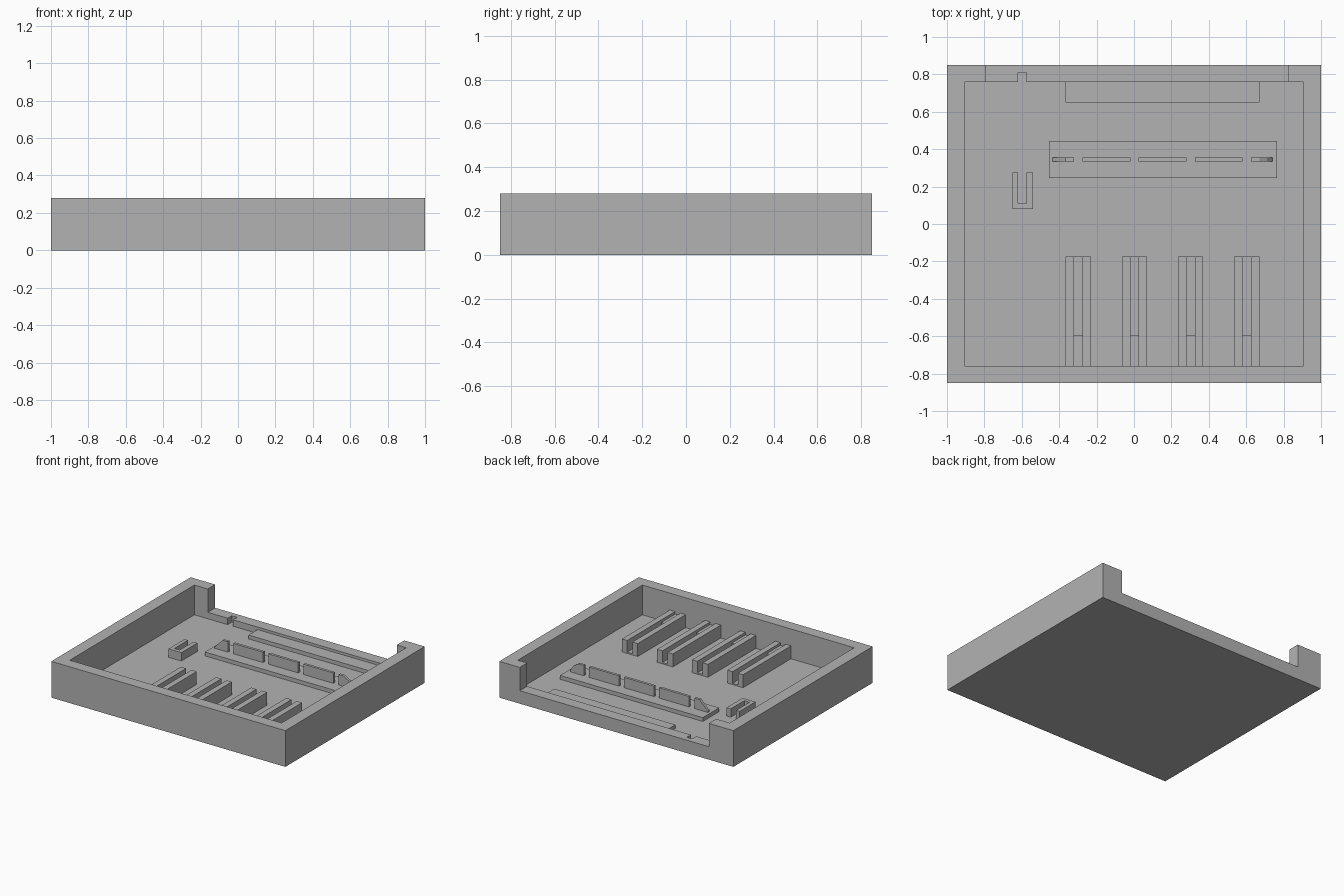
import bpy, bmesh
from mathutils import Vector

if "Cube" in bpy.data.objects:
    bpy.data.objects.remove(bpy.data.objects["Cube"], do_unlink=True)

grey = bpy.data.materials.new("plain_grey")
grey.use_nodes = True
grey.diffuse_color = (0.45, 0.45, 0.45, 1)
grey.node_tree.nodes["Principled BSDF"].inputs["Base Color"].default_value = grey.diffuse_color

W, D, H = 1.0, 0.85, 0.28        # half width, half depth, height
IN_X, IN_Y = 0.905, 0.76         # inner cavity half sizes
FLOOR, SILL = 0.05, 0.10


def prism(name, points, axis, lo, hi):
    """Extrude a flat outline from lo to hi along y or z."""
    place = {"y": lambda a, b: (a, lo, b), "z": lambda a, b: (a, b, lo)}[axis]
    step = Vector((0, hi - lo, 0)) if axis == "y" else Vector((0, 0, hi - lo))
    bm = bmesh.new()
    face = bm.faces.new([bm.verts.new(place(a, b)) for a, b in points])
    grown = bmesh.ops.extrude_face_region(bm, geom=[face])["geom"]
    bmesh.ops.translate(bm, vec=step, verts=[v for v in grown if isinstance(v, bmesh.types.BMVert)])
    bmesh.ops.recalc_face_normals(bm, faces=bm.faces)
    mesh = bpy.data.meshes.new(name)
    bm.to_mesh(mesh)
    bm.free()
    mesh.materials.append(grey)
    obj = bpy.data.objects.new(name, mesh)
    bpy.context.collection.objects.link(obj)
    return obj


def box(name, x0, x1, y0, y1, z0, z1):
    return prism(name, [(x0, y0), (x1, y0), (x1, y1), (x0, y1)], "z", z0, z1)


def cut(target, cutter):
    """Subtract the cutter and discard it."""
    mod = target.modifiers.new("cut", "BOOLEAN")
    mod.operation, mod.solver, mod.object = "DIFFERENCE", "EXACT", cutter
    cutter.hide_render = True
    bpy.context.view_layer.objects.active = target
    bpy.ops.object.modifier_apply(modifier=mod.name)
    bpy.data.objects.remove(cutter, do_unlink=True)


# Open tray with a wide opening and a small groove in the back wall
tray = box("tray", -W, W, -D, D, 0, H)
cut(tray, box("cavity_cutter", -IN_X, IN_X, -IN_Y, IN_Y, FLOOR, 1))
cut(tray, box("opening_cutter", -0.79, 0.825, IN_Y - 0.1, 1, SILL, 1))
cut(tray, box("groove_cutter", -0.62, -0.575, IN_Y - 0.1, 0.81, FLOOR, 1))

# Ledge inside the back wall
box("back_ledge", -0.365, 0.67, 0.65, IN_Y, FLOOR, 0.08)

# Rail plate and its row of upright fins
RAIL, FIN = 0.08, 0.16
box("rail_plate", -0.455, 0.765, 0.245, 0.445, FLOOR, RAIL)
for i in range(3):
    x = -0.275 + 0.3 * i
    box(f"rail_fin_{i + 1}", x, x + 0.255, 0.335, 0.355, RAIL, FIN)
prism("rail_end_fin_right", [(-0.435, RAIL), (-0.32, RAIL), (-0.32, FIN), (-0.365, FIN),
                             (-0.435, 0.09)], "y", 0.335, 0.355)
prism("rail_end_fin_left", [(0.625, RAIL), (0.74, RAIL), (0.74, 0.095), (0.71, 0.135),
                            (0.67, FIN), (0.625, FIN)], "y", 0.335, 0.355)

# Small U-shaped holder, open to the back
prism("u_holder", [(-0.65, 0.08), (-0.54, 0.08), (-0.54, 0.275), (-0.575, 0.275),
                   (-0.575, 0.11), (-0.62, 0.11), (-0.62, 0.275), (-0.65, 0.275)],
      "z", FLOOR, 0.115)

# Four slotted channels against the front wall, each with a raised stop
TOP, BED = 0.15, 0.06
for i in range(4):
    x = -0.365 + 0.3 * i
    a, b, c = x + 0.045, x + 0.09, x + 0.135
    prism(f"slot_channel_{i + 1}", [(x, FLOOR), (c, FLOOR), (c, TOP), (b, TOP), (b, BED),
                                    (a, BED), (a, TOP), (x, TOP)], "y", -IN_Y, -0.175)
    box(f"slot_stop_{i + 1}", a, b, -IN_Y, -0.595, BED, 0.13)
